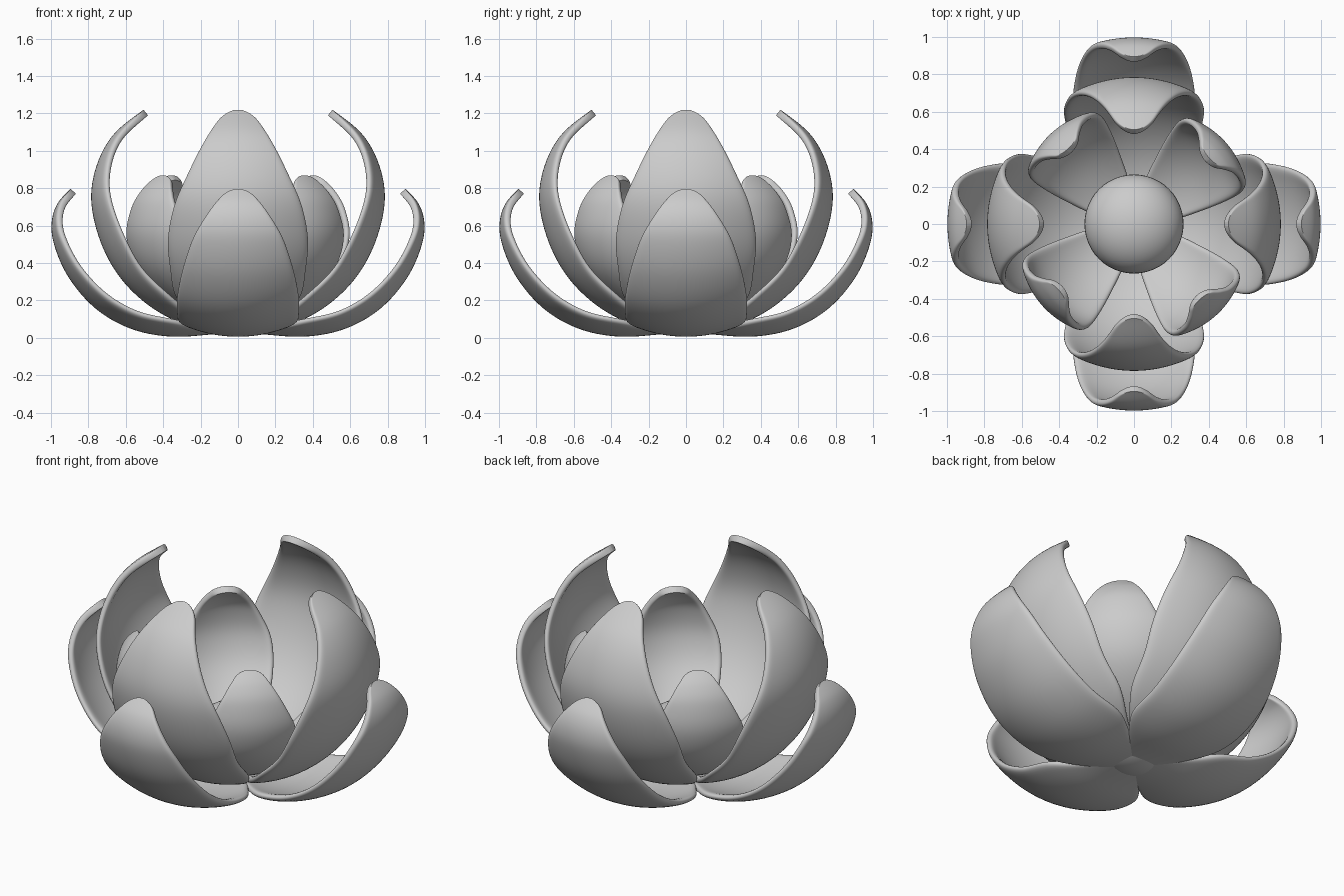
import bpy, math
from mathutils import Vector

if "Cube" in bpy.data.objects:
    bpy.data.objects.remove(bpy.data.objects["Cube"])

ROWS, COLS, THICK = 28, 10, 0.038


def spline(pts, s):
    # Catmull-Rom through the control points, s in 0..1
    n = len(pts) - 1
    i = min(int(s * n), n - 1)
    t = s * n - i
    p = [Vector(pts[max(0, min(n, i + k))]) for k in (-1, 0, 1, 2)]
    return 0.5 * (2 * p[1] + (p[2] - p[0]) * t
                  + (2 * p[0] - 5 * p[1] + 4 * p[2] - p[3]) * t ** 2
                  + (3 * p[1] - p[0] - 3 * p[2] + p[3]) * t ** 3)


def petal_ring(name, pts, cup, start):
    # pts: distance from the axis, height, half width along the petal's spine
    verts, faces = [], []
    for j in range(ROWS + 1):
        s = math.sin(math.pi / 2 * j / ROWS)        # rows get denser at the tip
        r, z, w = spline(pts, s)
        w *= math.sqrt(max(.02, 1 - max(0, (s - .94) / .06) ** 2))   # round tip
        d = spline(pts, min(1, s + .01)) - spline(pts, max(0, s - .01))
        nrm = Vector((-d.y, d.x)).normalized()      # towards the flower's inside
        for i in range(COLS + 1):
            u = 2 * i / COLS - 1
            depth = cup * (w * u) ** 2
            verts.append((r + nrm.x * depth, w * u, z + nrm.y * depth))
    for j in range(ROWS):
        for i in range(COLS):
            a = j * (COLS + 1) + i
            faces.append((a, a + 1, a + COLS + 2, a + COLS + 1))
    mesh = bpy.data.meshes.new(name)
    mesh.from_pydata(verts, [], [f[::-1] for f in faces])
    mesh.polygons.foreach_set("use_smooth", [True] * len(faces))
    for k in range(4):
        ob = bpy.data.objects.new(f"{name}_{k + 1}", mesh)
        bpy.context.collection.objects.link(ob)
        ob.rotation_euler.z = math.radians(start + 90 * k)
        sol = ob.modifiers.new("thickness", 'SOLIDIFY')
        sol.thickness = THICK
        sol.offset = 1          # thicken inwards
        sub = ob.modifiers.new("smooth", 'SUBSURF')
        sub.levels = sub.render_levels = 2


# Low, wide open outer petals
petal_ring("outer_petal", [
    (0, .03, .07), (.18, .015, .2), (.35, .004, .32), (.56, .04, .335),
    (.76, .15, .335), (.91, .325, .305), (.985, .5, .255), (.997, .62, .2),
    (.965, .72, .135), (.895, .797, .06)], 0.7, 0)

# Tall middle petals
petal_ring("tall_petal", [
    (0, .04, .08), (.2, .05, .2), (.41, .125, .34), (.6, .28, .37),
    (.725, .48, .387), (.787, .72, .345), (.758, .92, .265),
    (.665, 1.09, .175), (.505, 1.22, .075)], 0.75, 0)

# Short inner petals, turned between the others
petal_ring("inner_petal", [
    (.02, .06, .06), (.2, .09, .14), (.42, .2, .22), (.585, .36, .26),
    (.655, .54, .25), (.645, .7, .185), (.6, .8, .125), (.535, .87, .06)], 1.1, 41.5)

# Rounded heart in the middle
bpy.ops.mesh.primitive_uv_sphere_add(segments=48, ring_count=24, radius=1,
                                     location=(0, 0, .215))
heart = bpy.context.object
heart.name = "flower_heart"
heart.scale = (.265, .265, .205)
bpy.ops.object.shade_smooth()
